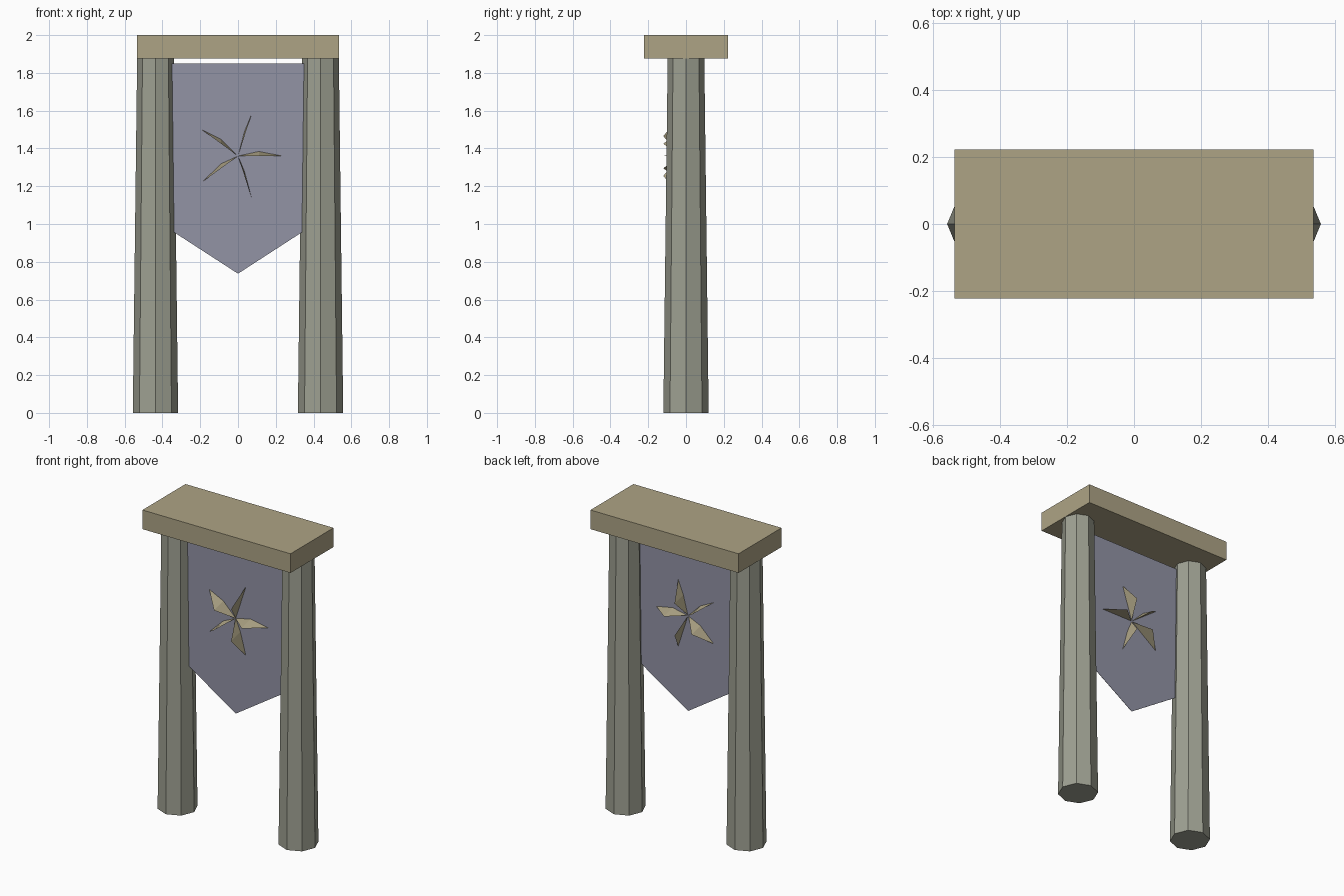
import bpy
import math

if "Cube" in bpy.data.objects:
    bpy.data.objects.remove(bpy.data.objects["Cube"])


def material(name, color):
    m = bpy.data.materials.new(name)
    m.diffuse_color = (*color, 1.0)
    m.use_nodes = True
    m.node_tree.nodes["Principled BSDF"].inputs["Base Color"].default_value = m.diffuse_color
    return m


tan = material("sandstone_tan", (0.42, 0.37, 0.235))
stone = material("grey_green_stone", (0.342, 0.352, 0.287))
cloth = material("slate_blue_cloth", (0.287, 0.292, 0.376))


def mesh_object(name, verts, faces, mat):
    me = bpy.data.meshes.new(name)
    me.from_pydata(verts, [], faces)
    me.materials.append(mat)
    ob = bpy.data.objects.new(name, me)
    bpy.context.collection.objects.link(ob)
    return ob


# Lintel slab across the top
bpy.ops.mesh.primitive_cube_add(size=1, location=(0, 0, 1.9375))
lintel = bpy.context.object
lintel.name = "lintel"
lintel.scale = (1.07, 0.444, 0.125)
lintel.data.materials.append(tan)

# Tapered octagonal pillars, corners on the axes
for side, label in ((-1, "left"), (1, "right")):
    bpy.ops.mesh.primitive_cone_add(vertices=8, radius1=0.12, radius2=0.097,
                                    depth=1.875, location=(side * 0.437, 0, 0.9375))
    pillar = bpy.context.object
    pillar.name = label + "_pillar"
    pillar.data.materials.append(stone)

# Pointed cloth banner, its sides tucked into the pillars
BANNER_Y = -0.022
W = 0.36
outline = [(-W, 1.85), (-W, 0.97), (0, 0.737), (W, 0.97), (W, 1.85)]
n = len(outline)
verts = [(x, BANNER_Y + d, z) for d in (-0.001, 0.001) for x, z in outline]
faces = [tuple(range(n)), tuple(reversed(range(n, 2 * n)))]
faces += [(i, i + n, (i + 1) % n + n, (i + 1) % n) for i in range(n)]
mesh_object("banner", verts, faces, cloth)

# Five-armed star: each arm is a pointed blade running through the banner
STAR_Z, STAR_Y = 1.36, -0.025
verts, faces = [], []
for k in range(5):
    a = math.radians(72 * k)
    c, s = math.cos(a), math.sin(a)
    mx, mz = 0.11 * c, STAR_Z + 0.11 * s
    b = len(verts)
    verts += [(0, STAR_Y, STAR_Z),                          # inner tip
              (0.235 * c, STAR_Y, STAR_Z + 0.235 * s),      # outer tip
              (mx, STAR_Y - 0.095, mz),                     # front edge
              (mx, STAR_Y + 0.095, mz),                     # back edge
              (mx, STAR_Y, mz + 0.024)]                     # upper ridge
    for p, q in ((2, 4), (4, 3), (3, 2)):
        faces += [(b, b + p, b + q), (b + 1, b + q, b + p)]
star = mesh_object("star", verts, faces, tan)

# Make the blade faces point outwards
bpy.ops.object.select_all(action='DESELECT')
star.select_set(True)
bpy.context.view_layer.objects.active = star
bpy.ops.object.mode_set(mode='EDIT')
bpy.ops.mesh.select_all(action='SELECT')
bpy.ops.mesh.normals_make_consistent(inside=False)
bpy.ops.object.mode_set(mode='OBJECT')
